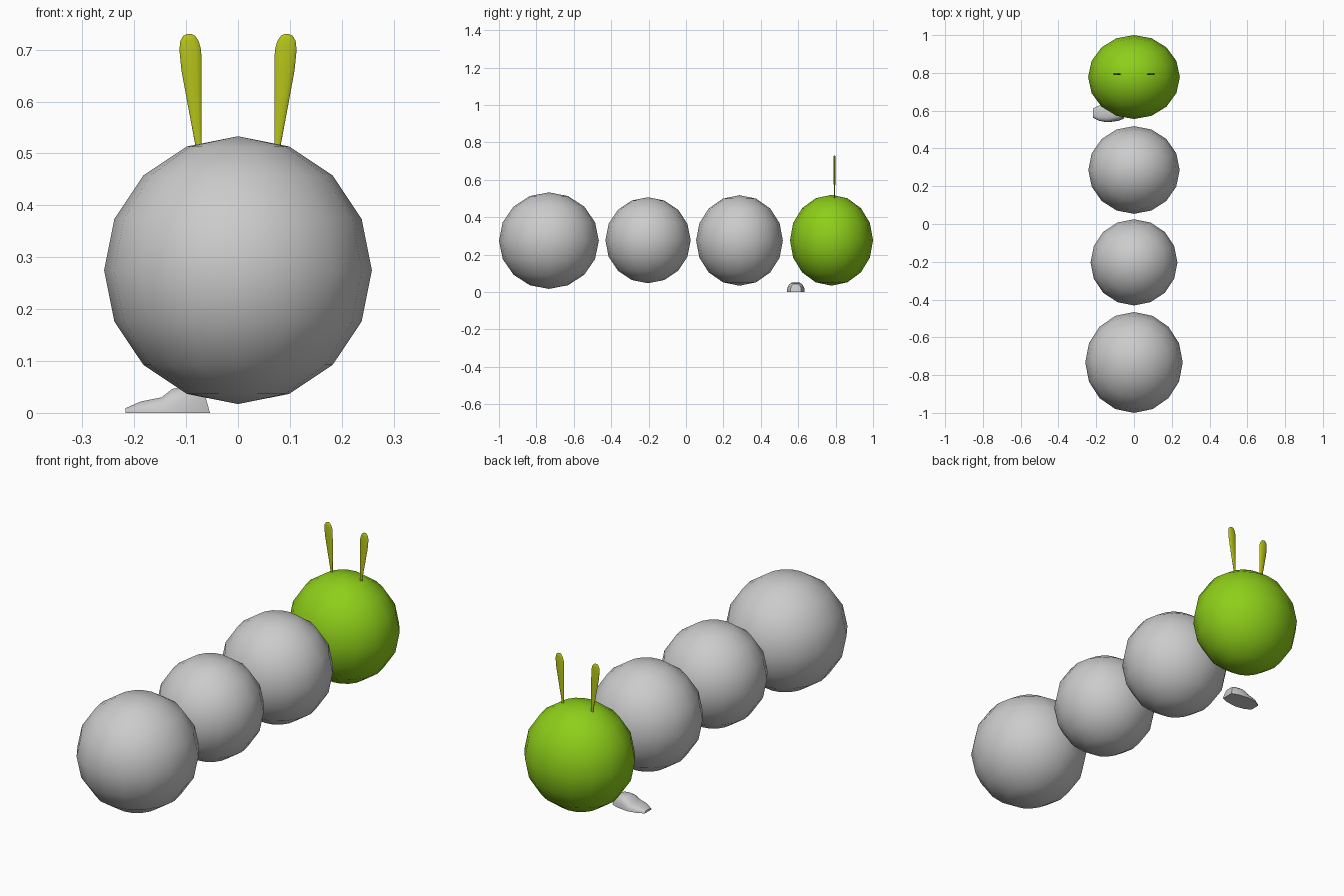
import bpy, bmesh, math

if "Cube" in bpy.data.objects:
    bpy.data.objects.remove(bpy.data.objects["Cube"])


def material(name, color):
    mat = bpy.data.materials.new(name)
    mat.diffuse_color = color
    mat.use_nodes = True
    mat.node_tree.nodes["Principled BSDF"].inputs["Base Color"].default_value = mat.diffuse_color
    return mat


def ball(name, y, z, r, ry, mat=None):
    bpy.ops.mesh.primitive_uv_sphere_add(segments=16, ring_count=8, radius=1, location=(0, y, z))
    ob = bpy.context.object
    ob.name = name
    ob.scale = (r, ry, r)
    bpy.ops.object.transform_apply(location=False, rotation=False, scale=True)
    bpy.ops.object.shade_smooth()
    if mat:
        ob.data.materials.append(mat)
    return ob


def loft(name, rings, mat=None, angle=40):
    # skin closed rings of equal point count and cap both ends
    bm = bmesh.new()
    vs = [[bm.verts.new(p) for p in ring] for ring in rings]
    n = len(vs[0])
    for a, b in zip(vs, vs[1:]):
        for i in range(n):
            j = (i + 1) % n
            bm.faces.new((a[i], a[j], b[j], b[i]))
    bm.faces.new(vs[0])
    bm.faces.new(vs[-1])
    bmesh.ops.recalc_face_normals(bm, faces=bm.faces[:])
    me = bpy.data.meshes.new(name)
    bm.to_mesh(me)
    bm.free()
    ob = bpy.data.objects.new(name, me)
    bpy.context.collection.objects.link(ob)
    if mat:
        me.materials.append(mat)
    bpy.ops.object.select_all(action='DESELECT')
    ob.select_set(True)
    bpy.context.view_layer.objects.active = ob
    bpy.ops.object.shade_smooth_by_angle(angle=math.radians(angle))
    return ob


green = material("head_green", (0.27, 0.62, 0.01, 1))
olive = material("antenna_olive", (0.47, 0.55, 0.01, 1))

# row of body balls, back ball to head
ball("tail_segment", -0.733, 0.275, 0.258, 0.267)
ball("middle_segment", -0.203, 0.277, 0.230, 0.228)
ball("neck_segment", 0.286, 0.276, 0.242, 0.232)
ball("head", 0.778, 0.277, 0.243, 0.222, green)

# flat paddle-shaped antennae: height, inner x, outer x, half thickness
blade = [(0.495, 0.069, 0.080, 0.003), (0.52, 0.070, 0.083, 0.003),
         (0.60, 0.070, 0.098, 0.0045), (0.66, 0.070, 0.109, 0.006),
         (0.70, 0.071, 0.113, 0.006), (0.717, 0.076, 0.111, 0.005),
         (0.727, 0.083, 0.105, 0.004), (0.730, 0.089, 0.099, 0.002)]
for side, label in ((-1, "left"), (1, "right")):
    rings = []
    for z, xi, xo, t in blade:
        rings.append([(side * ((xi + xo) / 2 + (xo - xi) / 2 * math.cos(k * math.pi / 6)),
                       0.794 + t * math.sin(k * math.pi / 6), z) for k in range(12)])
    loft("antenna_" + label, rings, olive, 60)

# single small shoe pointing to -x: x at sole, lean, half width, height
shoe = [(-0.217, 0.0, 0.024, 0.009), (-0.187, 0.0, 0.040, 0.022),
        (-0.147, 0.0, 0.048, 0.030), (-0.127, 0.0, 0.047, 0.046),
        (-0.110, 0.0, 0.045, 0.050), (-0.080, -0.004, 0.040, 0.049),
        (-0.054, -0.012, 0.029, 0.043)]
arch = [(-1, 0), (-0.97, 0.45), (-0.8, 0.8), (-0.5, 1), (0.5, 1), (0.8, 0.8), (0.97, 0.45), (1, 0)]
loft("shoe", [[(x + lean * v, 0.587 + w * u, h * v) for u, v in arch]
              for x, lean, w, h in shoe])
